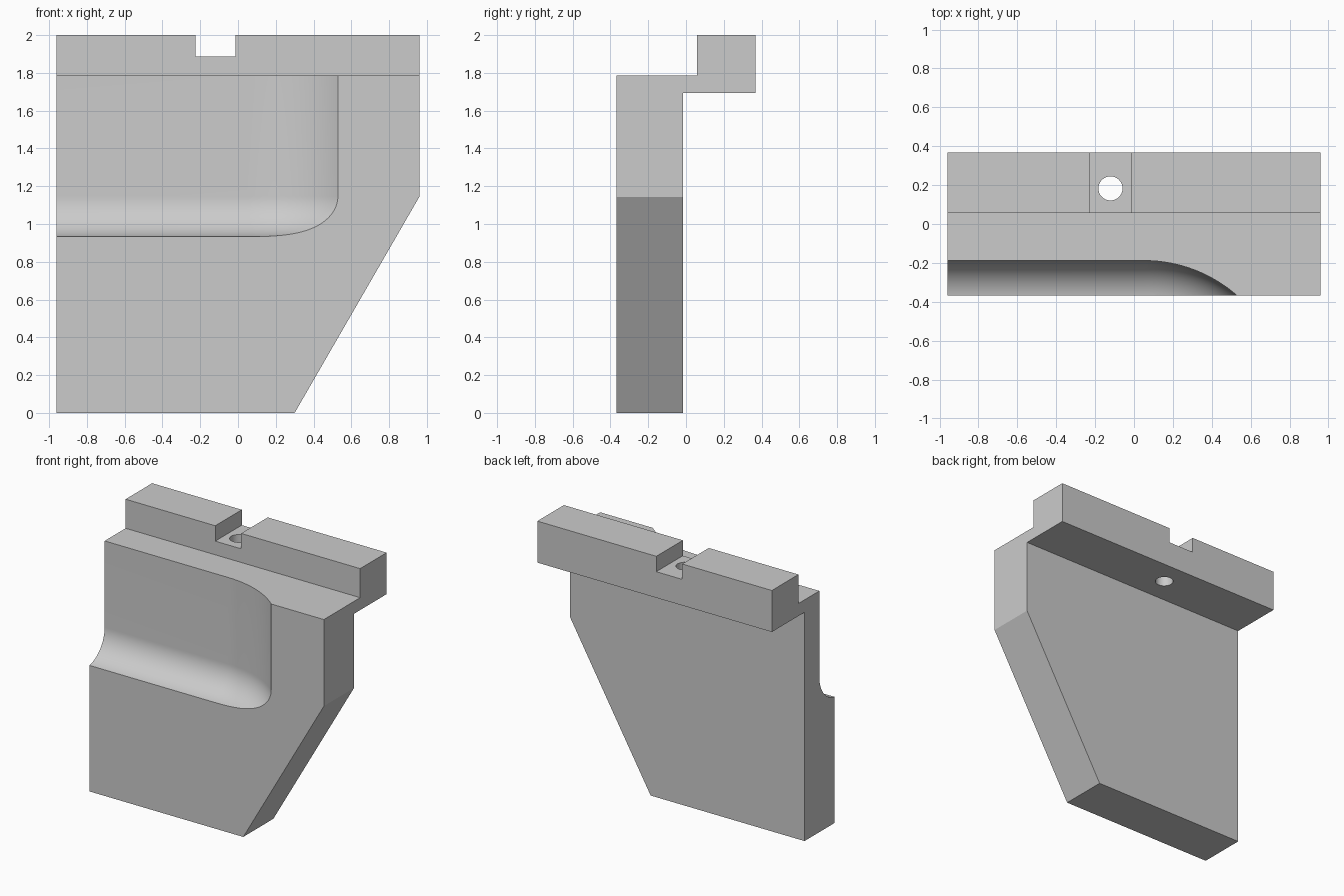
import bpy
import bmesh
from math import sin, cos, pi
from mathutils import Vector

old = bpy.data.objects.get("Cube")
if old:
    bpy.data.objects.remove(old, do_unlink=True)

grey = bpy.data.materials.new("plain grey")
grey.use_nodes = True
colour = (0.6, 0.6, 0.6, 1)
grey.diffuse_color = colour
grey.node_tree.nodes["Principled BSDF"].inputs["Base Color"].default_value = colour


def loft(name, rings):
    """Closed solid joining matching rings of points, capped at both ends."""
    bm = bmesh.new()
    loops = [[bm.verts.new(p) for p in ring] for ring in rings]
    count = len(loops[0])
    for a, b in zip(loops, loops[1:]):
        for i in range(count):
            j = (i + 1) % count
            bm.faces.new((a[i], a[j], b[j], b[i]))
    bm.faces.new(loops[0])
    bm.faces.new(loops[-1])
    bmesh.ops.recalc_face_normals(bm, faces=bm.faces)
    mesh = bpy.data.meshes.new(name)
    bm.to_mesh(mesh)
    bm.free()
    mesh.materials.append(grey)
    obj = bpy.data.objects.new(name, mesh)
    bpy.context.collection.objects.link(obj)
    return obj


# Stepped side profile: front plate, ledge and rear rail
profile = [(-0.367, 0), (-0.015, 0), (-0.015, 1.693), (0.367, 1.693),
           (0.367, 2), (0.057, 2), (0.057, 1.785), (-0.367, 1.785)]
half_width = 0.96
bracket = loft("stepped_bracket", [[(x, y, z) for y, z in profile]
                                   for x in (-half_width, half_width)])

# Slanted lower corner
low, high = Vector((0.30, 0)), Vector((half_width, 1.144))
slant = (high - low) * 0.2
corner = [low - slant, high + slant, (1.5, high.y + slant.y), (1.5, -slant.y)]
corner_cutter = loft("corner_cutter", [[(x, y, z) for x, z in corner] for y in (-0.6, 0.2)])

# Notch in the rail
notch = [(-0.226, 0), (-0.014, 0), (-0.014, 0.6), (-0.226, 0.6)]
notch_cutter = loft("notch_cutter", [[(x, y, z) for x, y in notch] for z in (1.886, 2.2)])

# Bolt hole below the notch
turns = [2 * pi * i / 48 for i in range(48)]
hole_cutter = loft("hole_cutter", [[(-0.121 + 0.062 * cos(t), 0.183 + 0.062 * sin(t), z)
                                    for t in turns] for z in (1.5, 1.95)])

# Front recess: curved right end with a rounded lower edge
end_radius, end_x, wall_y = 0.73, 0.05, -0.188
fillet, fillet_z = 0.218, 1.147


def recess_ring(inset, z):
    radius, centre_y = end_radius - inset, wall_y - end_radius
    arc = [(end_x + radius * sin(t), centre_y + radius * cos(t), z)
           for t in [pi / 2 * i / 64 for i in range(65)]]
    return [(-1.3, centre_y, z), (-1.3, centre_y + radius, z)] + arc


angles = [pi / 2 * i / 24 for i in range(25)]
rings = [recess_ring(0, 2.2)] + [recess_ring(fillet * (1 - cos(t)), fillet_z - fillet * sin(t))
                                 for t in angles]
recess_cutter = loft("recess_cutter", rings)

# Carve the bracket
bpy.context.view_layer.objects.active = bracket
bracket.select_set(True)
for cutter in (corner_cutter, notch_cutter, hole_cutter, recess_cutter):
    cutter.hide_render = True
    cut = bracket.modifiers.new(cutter.name, "BOOLEAN")
    cut.operation = "DIFFERENCE"
    cut.solver = "EXACT"
    cut.object = cutter
    bpy.ops.object.modifier_apply(modifier=cut.name)
    bpy.data.objects.remove(cutter, do_unlink=True)

bpy.ops.object.shade_smooth_by_angle(angle=pi / 9)
